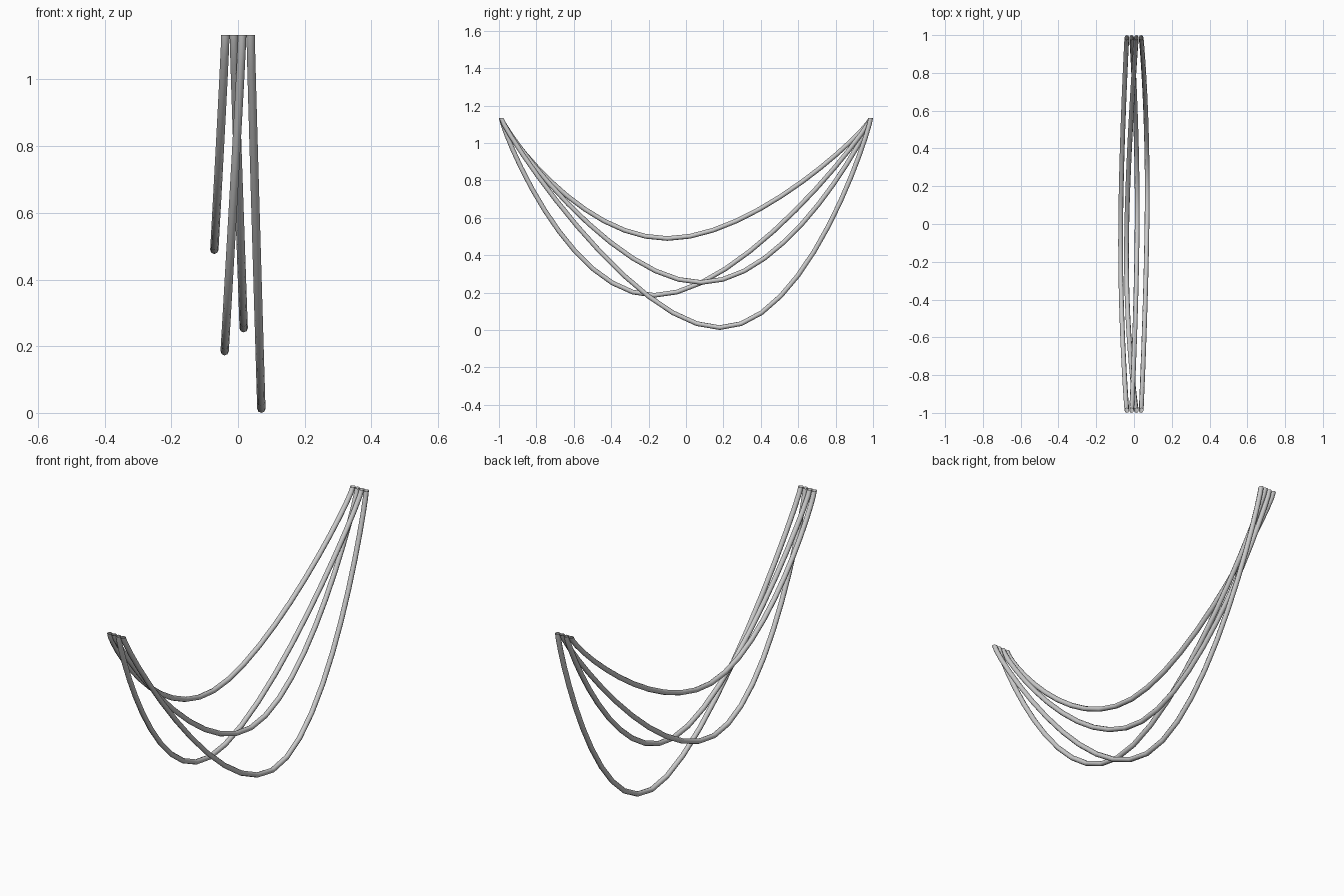
import bpy
from mathutils import Vector

if "Cube" in bpy.data.objects:
    bpy.data.objects.remove(bpy.data.objects["Cube"])

R = 0.0125                     # cable radius
Y_END, Z_END = 0.9875, 1.133   # hanging points
LOW_HANDLE = 0.472             # level handle at the lowest point
END_HANDLE = 0.05              # short vertical handle at the hanging points


def cable(name, x_end, x_low, y_low, z_low):
    """Three-point bezier cable: drops straight from its ends, level at its lowest point."""
    cu = bpy.data.curves.new(name, 'CURVE')
    cu.dimensions = '3D'
    cu.resolution_u = 12
    cu.bevel_depth = R
    cu.bevel_resolution = 2
    sp = cu.splines.new('BEZIER')
    sp.bezier_points.add(2)
    level, drop = Vector((0, LOW_HANDLE, 0)), Vector((0, 0, -END_HANDLE))
    pts = [((x_end, -Y_END, Z_END), -drop, drop),
           ((x_low, y_low, z_low), -level, level),
           ((x_end, Y_END, Z_END), drop, -drop)]
    for p, (co, left, right) in zip(sp.bezier_points, pts):
        p.handle_left_type = p.handle_right_type = 'FREE'
        p.co = co
        p.handle_left = Vector(co) + left
        p.handle_right = Vector(co) + right
    ob = bpy.data.objects.new(name, cu)
    bpy.context.collection.objects.link(ob)
    return ob


# four loosely hung cables
cable("cable_shallow", -0.038, -0.071, -0.10, 0.489)
cable("cable_middle", -0.0125, 0.017, 0.08, 0.254)
cable("cable_low", 0.0125, -0.040, -0.17, 0.185)
cable("cable_deepest", 0.038, 0.070, 0.18, R)
